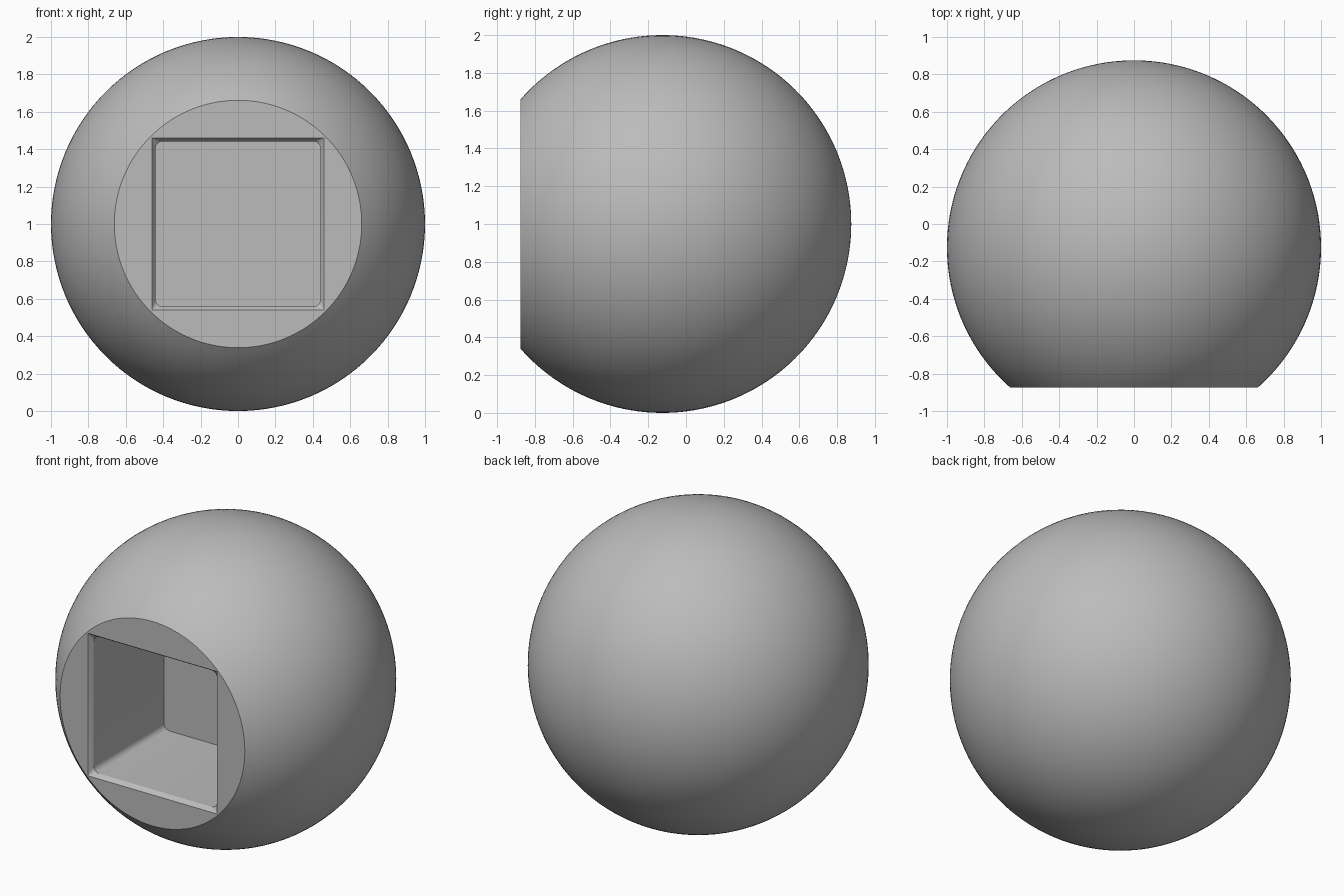
import bpy, bmesh, math

cube = bpy.data.objects.get("Cube")
if cube:
    bpy.data.objects.remove(cube)

CENTRE_Y, CENTRE_Z = -0.125, 1.0
FLAT = 0.75                      # distance from ball centre to flat front
SEGMENTS, RINGS, CORNER_STEPS = 128, 64, 6

bm = bmesh.new()


def add_loop(points, y):
    """Closed loop of vertices in a plane facing the front."""
    verts = [bm.verts.new((x, y + CENTRE_Y, z + CENTRE_Z)) for x, z in points]
    edges = [bm.edges.new((v, verts[i - 1])) for i, v in enumerate(verts)]
    return verts, edges


def circle(radius):
    turn = math.tau / SEGMENTS
    return [(radius * math.cos(i * turn), radius * math.sin(i * turn)) for i in range(SEGMENTS)]


def rounded_square(half, radius):
    points = []
    for corner in range(4):
        mid = math.radians(45 + 90 * corner)
        cx = math.copysign(half - radius, math.cos(mid))
        cz = math.copysign(half - radius, math.sin(mid))
        for step in range(CORNER_STEPS + 1):
            a = math.pi / 2 * (corner + step / CORNER_STEPS)
            points.append((cx + radius * math.cos(a), cz + radius * math.sin(a)))
    return points


def skin(a, b):
    for i in range(len(a)):
        bm.faces.new((a[i - 1], a[i], b[i], b[i - 1]))


# Ball shell, from the flat front to the back pole
start = math.acos(FLAT)
rings = []
for i in range(RINGS):
    angle = start + (math.pi - start) * i / RINGS
    rings.append(add_loop(circle(math.sin(angle)), -math.cos(angle)))
for first, second in zip(rings, rings[1:]):
    skin(first[0], second[0])
pole = bm.verts.new((0, 1 + CENTRE_Y, CENTRE_Z))
last = rings[-1][0]
for i in range(SEGMENTS):
    bm.faces.new((last[i - 1], last[i], pole))

# Square pocket with a chamfered mouth and rounded inner corners
mouth = add_loop(rounded_square(0.461, 0.002), -FLAT)
lip = add_loop(rounded_square(0.442, 0.04), -FLAT + 0.03)
floor = add_loop(rounded_square(0.442, 0.04), 0)
skin(mouth[0], lip[0])
skin(lip[0], floor[0])
bm.faces.new(floor[0])

# Flat front between the rim and the pocket mouth
bmesh.ops.triangle_fill(bm, edges=rings[0][1] + mouth[1], use_beauty=True)
bmesh.ops.recalc_face_normals(bm, faces=bm.faces)

mesh = bpy.data.meshes.new("ball_knob")
bm.to_mesh(mesh)
bm.free()
knob = bpy.data.objects.new("ball_knob", mesh)
bpy.context.collection.objects.link(knob)

grey = bpy.data.materials.new("plain_grey")
grey.use_nodes = True
colour = (0.5, 0.5, 0.5, 1)
grey.diffuse_color = colour
grey.node_tree.nodes["Principled BSDF"].inputs["Base Color"].default_value = colour
mesh.materials.append(grey)

bpy.ops.object.select_all(action="DESELECT")
knob.select_set(True)
bpy.context.view_layer.objects.active = knob
bpy.ops.object.shade_smooth_by_angle(angle=math.radians(30))
